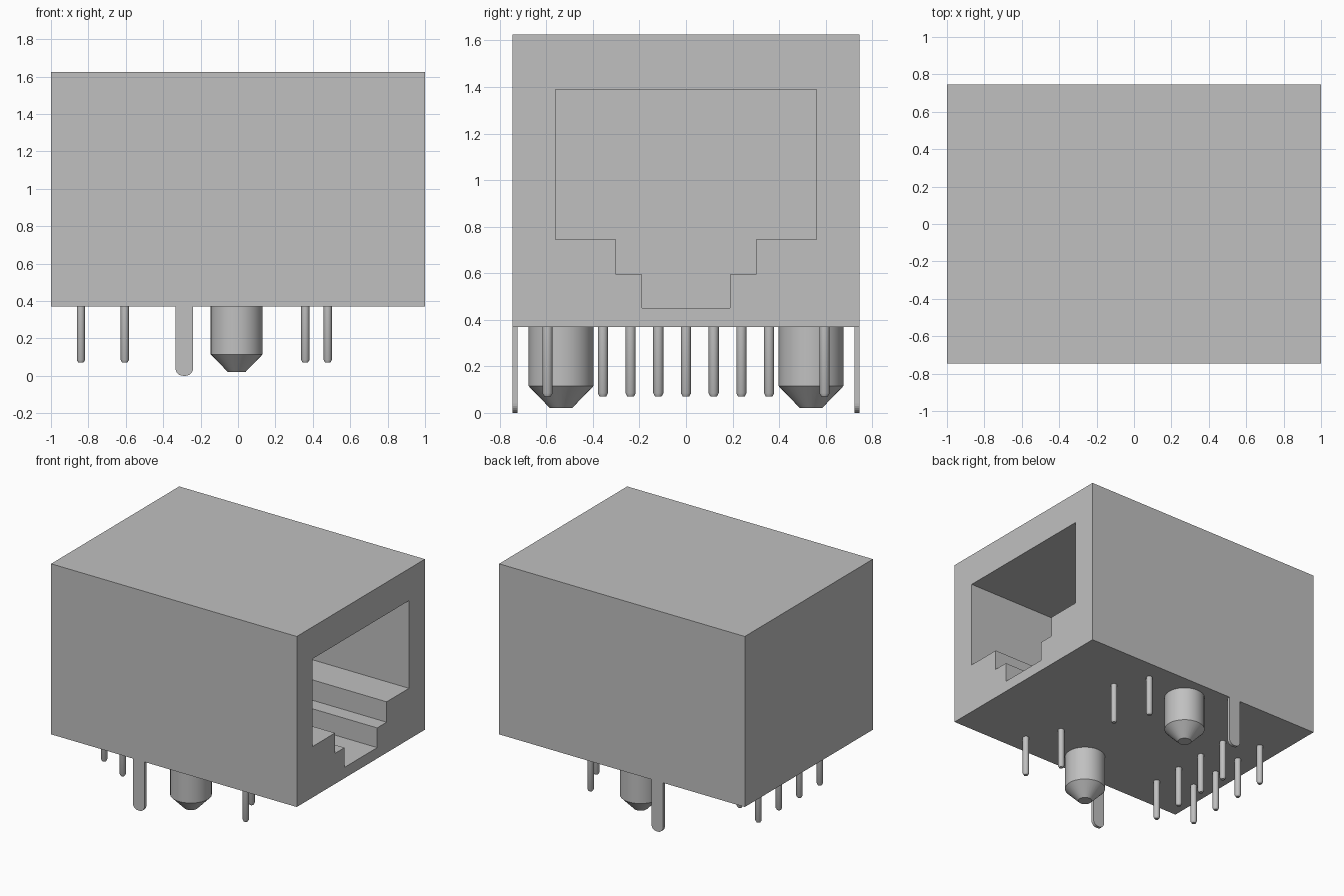
import bpy, bmesh, math
from mathutils import Vector

if "Cube" in bpy.data.objects:
    bpy.data.objects.remove(bpy.data.objects["Cube"], do_unlink=True)

grey = bpy.data.materials.new("plain_grey")
grey.use_nodes = True
COLOUR = (0.53, 0.53, 0.53, 1)
grey.diffuse_color = COLOUR
grey.node_tree.nodes["Principled BSDF"].inputs["Base Color"].default_value = COLOUR

BASE, TOP, HALF_Y = 0.37, 1.625, 0.745


def finish(name, bm, smooth=False):
    bmesh.ops.recalc_face_normals(bm, faces=bm.faces[:])
    mesh = bpy.data.meshes.new(name)
    bm.to_mesh(mesh)
    bm.free()
    mesh.materials.append(grey)
    ob = bpy.data.objects.new(name, mesh)
    bpy.context.collection.objects.link(ob)
    bpy.ops.object.select_all(action="DESELECT")
    ob.select_set(True)
    bpy.context.view_layer.objects.active = ob
    if smooth:
        bpy.ops.object.shade_smooth_by_angle(angle=math.radians(30))
    return ob


def prism(name, points, offset):
    """Extrude a flat outline along an offset."""
    bm = bmesh.new()
    face = bm.faces.new([bm.verts.new(p) for p in points])
    out = bmesh.ops.extrude_face_region(bm, geom=[face], use_keep_orig=True)
    verts = [g for g in out["geom"] if isinstance(g, bmesh.types.BMVert)]
    bmesh.ops.translate(bm, verts=verts, vec=Vector(offset))
    return finish(name, bm)


def turned(name, x, y, profile, sides):
    """Round part from (radius, height) rings, capped at both ends."""
    bm = bmesh.new()
    rings = [[bm.verts.new((x + r * math.cos(math.tau * i / sides),
                            y + r * math.sin(math.tau * i / sides), z))
              for i in range(sides)] for r, z in profile]
    for a, b in zip(rings, rings[1:]):
        for i in range(sides):
            j = (i + 1) % sides
            bm.faces.new((a[i], a[j], b[j], b[i]))
    bm.faces.new(rings[0])
    bm.faces.new(rings[-1])
    return finish(name, bm, smooth=True)


# Stepped socket cutter, mirrored about y = 0
half = [(0.56, 1.39), (0.56, 0.745), (0.30, 0.745),
        (0.30, 0.595), (0.19, 0.595), (0.19, 0.45)]
outline = half + [(-y, z) for y, z in reversed(half)]
cutter = prism("socket_cutter", [(-0.25, y, z) for y, z in outline], (1.5, 0, 0))

# Housing with the socket opening in its +x end
corners = [(-1, -HALF_Y), (1, -HALF_Y), (1, HALF_Y), (-1, HALF_Y)]
housing = prism("housing", [(x, y, BASE) for x, y in corners], (0, 0, TOP - BASE))
cut = housing.modifiers.new("socket", "BOOLEAN")
cut.operation = "DIFFERENCE"
cut.solver = "EXACT"
cut.object = cutter
bpy.ops.object.modifier_apply(modifier=cut.name)
bpy.data.objects.remove(cutter, do_unlink=True)

# Locating pegs and shield tabs on both sides
peg = [(0.139, BASE), (0.139, 0.115), (0.047, 0.02)]
tab_x, tab_w, tab_r, tab_t = -0.287, 0.047, 0.04, 0.022
for side, label in ((-1, "front"), (1, "back")):
    turned(label + "_locating_peg", -0.007, side * 0.537, peg, 32)
    pts = [(tab_x - tab_w, BASE), (tab_x + tab_w, BASE)]
    for sign, angles in ((1, range(0, 91, 15)), (-1, range(90, 181, 15))):
        for a in angles:
            t = math.radians(a)
            pts.append((tab_x + sign * (tab_w - tab_r) + tab_r * math.cos(t),
                        tab_r - tab_r * math.sin(t)))
    prism(label + "_shield_tab", [(x, side * HALF_Y, z) for x, z in pts],
          (0, -side * tab_t, 0))

# Solder pins: two staggered contact rows and four indicator pins
pin = [(0.022, BASE), (0.022, 0.085), (0.014, 0.07)]
pitch = 0.119
spots = [(-0.605 if i % 2 else -0.84, (3 - i) * pitch) for i in range(8)]
spots += [(0.48, -5 * pitch), (0.36, -3 * pitch), (0.48, 3 * pitch), (0.36, 5 * pitch)]
for i, (x, y) in enumerate(spots):
    turned("%s_pin_%d" % ("contact" if i < 8 else "indicator", i + 1), x, y, pin, 16)
